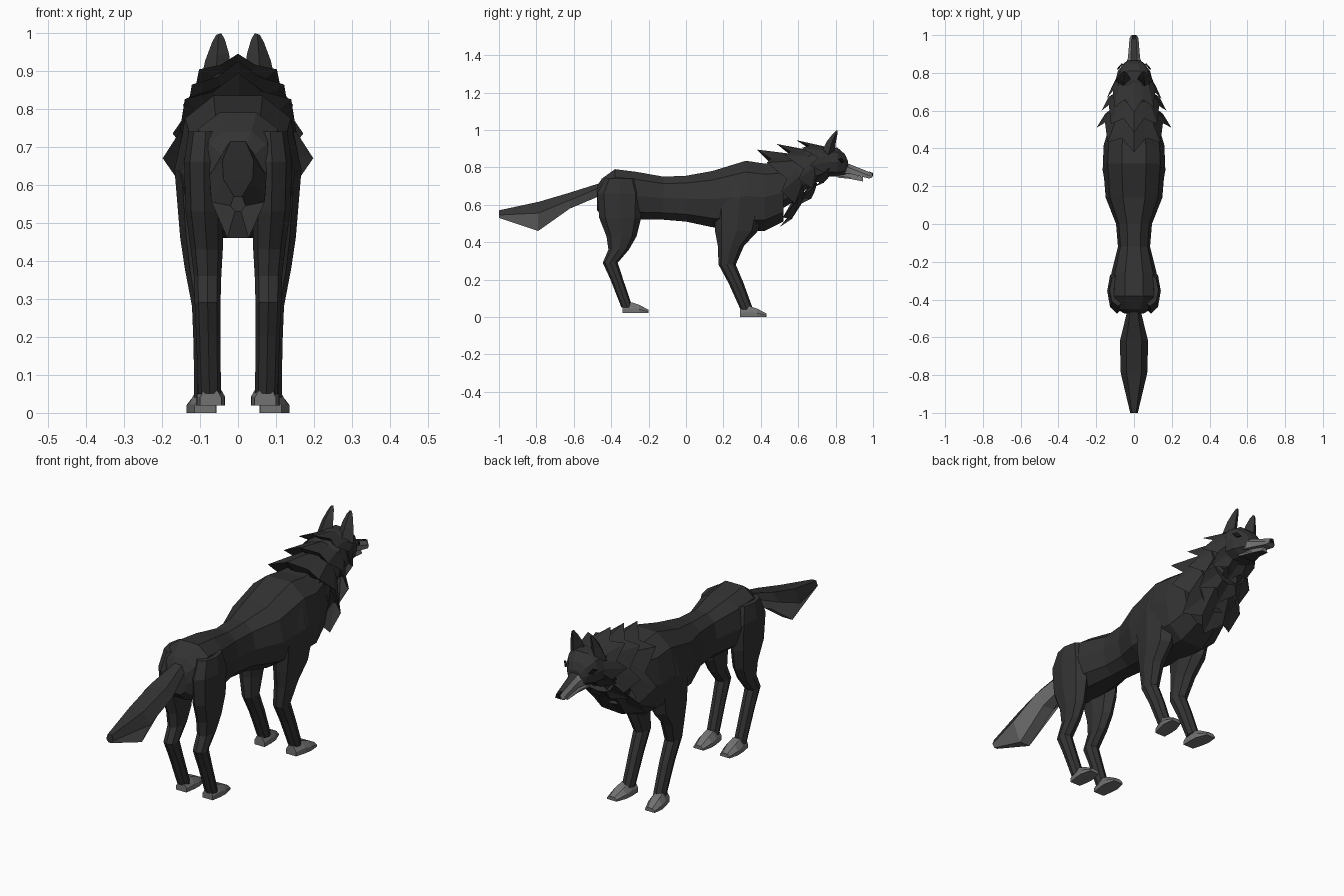
import bpy, bmesh, math
from mathutils import Vector

if "Cube" in bpy.data.objects:
    bpy.data.objects.remove(bpy.data.objects["Cube"])


def material(name, v):
    m = bpy.data.materials.new(name)
    m.use_nodes = True
    col = (v, v, v, 1)
    m.diffuse_color = col
    bsdf = m.node_tree.nodes["Principled BSDF"]
    bsdf.inputs["Base Color"].default_value = col
    bsdf.inputs["Roughness"].default_value = 0.9
    return m


FUR = material("charcoal fur", 0.033)
PALE = material("pale grey fur", 0.17)
BLACK = material("black", 0.008)


def loft(name, rings, mats=(FUR,), rule=None, mirror=False):
    """Skin a list of equal-length point rings and cap both ends."""
    bm = bmesh.new()
    loops = [[bm.verts.new(p) for p in ring] for ring in rings]
    n = len(loops[0])
    for a, b in zip(loops, loops[1:]):
        for i in range(n):
            j = (i + 1) % n
            bm.faces.new((a[i], a[j], b[j], b[i]))
    bm.faces.new(loops[0])
    bm.faces.new(loops[-1])
    bmesh.ops.recalc_face_normals(bm, faces=bm.faces)
    bm.normal_update()
    if rule:
        for f in bm.faces:
            f.material_index = rule(f.normal, f.calc_center_median())
    mesh = bpy.data.meshes.new(name)
    bm.to_mesh(mesh)
    bm.free()
    ob = bpy.data.objects.new(name, mesh)
    bpy.context.collection.objects.link(ob)
    for m in mats:
        mesh.materials.append(m)
    if mirror:
        ob.modifiers.new("Mirror", "MIRROR")
    return ob


def cross(y, low, high, half, x=0, n=10, power=0.8):
    """Rounded upright section across the body at y."""
    pts = []
    for i in range(n):
        a = 2 * math.pi * (i + 0.5) / n
        s, c = math.sin(a), math.cos(a)
        px = math.copysign(abs(s) ** power, s) * half
        pz = math.copysign(abs(c) ** power, c) / math.cos(math.pi / n) ** power
        pts.append((x + px, y, (low + high) / 2 + pz * (high - low) / 2))
    return pts


def slice_z(z, y, ry, x, rx, n=8):
    """Flat section through a leg at height z."""
    return [(x + rx * math.sin(2 * math.pi * i / n),
             y + ry * math.cos(2 * math.pi * i / n), z) for i in range(n)]


# Torso from rump to chest: y, low, high, half width
loft("torso", [cross(*s) for s in (
    (-0.475, 0.57, 0.70, 0.05), (-0.45, 0.54, 0.74, 0.09),
    (-0.38, 0.52, 0.79, 0.125), (-0.26, 0.52, 0.775, 0.12),
    (-0.12, 0.52, 0.75, 0.085), (0.0, 0.51, 0.755, 0.095),
    (0.14, 0.48, 0.78, 0.15), (0.32, 0.46, 0.835, 0.165),
    (0.42, 0.46, 0.82, 0.16), (0.52, 0.51, 0.82, 0.13))])

# Neck and skull with dark sockets facing forward
loft("neck_and_head", [cross(*s) for s in (
    (0.42, 0.52, 0.80, 0.13), (0.58, 0.62, 0.86, 0.11),
    (0.68, 0.72, 0.90, 0.10), (0.76, 0.75, 0.91, 0.098),
    (0.81, 0.75, 0.905, 0.085), (0.85, 0.76, 0.87, 0.055),
    (0.865, 0.775, 0.835, 0.035))])


# Jagged fur collars, each a cone with a toothed rear edge
def collar(name, top, bottom, side, front_top, front_bottom, front_half):
    count = 16
    inner, teeth, front = [], [], []
    for i in range(count):
        a = 2 * math.pi * i / count
        s, c = math.sin(a), math.cos(a)
        t = (1 + c) / 2
        k = 1.0 if i % 2 == 0 else 0.84
        push = 0 if i % 2 == 0 else 0.06
        mid_y, mid_z = (top[0] + bottom[0]) / 2, (top[1] + bottom[1]) / 2
        y = bottom[0] + (top[0] - bottom[0]) * t + (side[1] - mid_y) * s * s
        z = mid_z + (top[1] - bottom[1]) / 2 * c * k + (side[2] - mid_z) * s * s
        teeth.append((side[0] * s * k, y + push, z))
        inner.append((side[0] * s * 0.6, y + 0.08,
                      mid_z + (top[1] - bottom[1]) * 0.3 * c))
        front.append((front_half * s,
                      front_bottom[0] + (front_top[0] - front_bottom[0]) * t,
                      front_bottom[1] + (front_top[1] - front_bottom[1]) * t))
    loft(name, [inner, teeth, front])


collar("lower_mane", (0.38, 0.895), (0.50, 0.48), (0.198, 0.51, 0.67),
       (0.58, 0.87), (0.64, 0.64), 0.115)
collar("middle_mane", (0.485, 0.925), (0.605, 0.60), (0.172, 0.60, 0.735),
       (0.67, 0.89), (0.70, 0.71), 0.105)
collar("upper_mane", (0.59, 0.945), (0.675, 0.69), (0.145, 0.665, 0.81),
       (0.77, 0.905), (0.77, 0.755), 0.095)


# Muzzle: charcoal bridge, pale sides
def muzzle_ring(y, low, high, half):
    return [(half, y, low), (half, y, high - 0.02), (half * 0.5, y, high),
            (-half * 0.5, y, high), (-half, y, high - 0.02), (-half, y, low)]


loft("muzzle", [muzzle_ring(*s) for s in (
    (0.82, 0.77, 0.835, 0.05), (0.88, 0.765, 0.815, 0.032),
    (0.98, 0.74, 0.775, 0.024), (0.995, 0.745, 0.765, 0.018))],
    (PALE, FUR), lambda n, c: int(n.z > 0.8))
loft("lower_jaw", [muzzle_ring(*s) for s in (
    (0.81, 0.745, 0.775, 0.042), (0.88, 0.738, 0.765, 0.026),
    (0.945, 0.725, 0.747, 0.016))], (PALE, FUR), lambda n, c: int(n.z < -0.5))
loft("nose", [muzzle_ring(0.978, 0.752, 0.778, 0.016),
              muzzle_ring(1.0, 0.75, 0.77, 0.012)], (BLACK,))

# Eyes: thin dark diamonds on the brow slope
out = Vector((0.75, 0.66, 0)).normalized()
along = Vector((-out.y, out.x, 0))
center = Vector((0.072, 0.831, 0.835))
diamond = [center + along * u + Vector((0, 0, v)) for u, v in
           ((-0.02, 0.008), (0, 0.014), (0.02, -0.006), (0, -0.012))]
loft("eyes", [diamond, [p + out * 0.008 for p in diamond]], (BLACK,), mirror=True)


# Ears: four-sided tapering shells
def ear_ring(x, y, z, half_x, half_y):
    return [(x + half_x, y, z - half_x * 0.4), (x, y + half_y, z),
            (x - half_x, y, z + half_x * 0.2), (x, y - half_y, z)]


loft("ears", [ear_ring(*s) for s in (
    (0.058, 0.76, 0.885, 0.042, 0.035), (0.055, 0.778, 0.94, 0.031, 0.024),
    (0.052, 0.798, 0.98, 0.017, 0.012), (0.051, 0.807, 0.997, 0.007, 0.004))],
    mirror=True)

# Legs: z, y, half depth, x, half width
loft("front_legs", [slice_z(*s) for s in (
    (0.74, 0.30, 0.10, 0.10, 0.045), (0.64, 0.29, 0.14, 0.105, 0.062),
    (0.46, 0.27, 0.115, 0.098, 0.054), (0.38, 0.24, 0.07, 0.095, 0.045),
    (0.28, 0.22, 0.046, 0.085, 0.036), (0.18, 0.268, 0.04, 0.084, 0.033),
    (0.04, 0.325, 0.034, 0.085, 0.03))], mirror=True)
loft("hind_legs", [slice_z(*s) for s in (
    (0.74, -0.35, 0.085, 0.085, 0.045), (0.66, -0.355, 0.12, 0.09, 0.052),
    (0.53, -0.352, 0.112, 0.088, 0.05), (0.43, -0.345, 0.08, 0.082, 0.042),
    (0.36, -0.36, 0.055, 0.08, 0.036), (0.29, -0.405, 0.04, 0.08, 0.034),
    (0.20, -0.37, 0.034, 0.078, 0.032), (0.05, -0.315, 0.03, 0.075, 0.03))],
    mirror=True)


# Paws: wedge that flattens towards the toes
def paw(name, y, z, x, splay):
    stations = ((0, 0.045, 0.028), (0.05, 0.058, 0.036),
                (0.09, 0.045, 0.038), (0.14, 0.018, 0.026))
    rings = []
    for dy, h, half in stations:
        cx = x + splay * dy
        rings.append([(cx - half, y + dy, z), (cx + half, y + dy, z),
                      (cx + half, y + dy, z + h * 0.45),
                      (cx + half * 0.5, y + dy, z + h),
                      (cx - half * 0.5, y + dy, z + h),
                      (cx - half, y + dy, z + h * 0.45)])
    loft(name, rings, (PALE,), mirror=True)


paw("front_paws", 0.29, 0.0, 0.086, 0.13)
paw("hind_paws", -0.34, 0.02, 0.072, 0.0)


# Tail: charcoal above, pale beneath
def tail_ring(y, high, mid, low, half):
    return [(half, y, mid), (half * 0.55, y, high), (-half * 0.55, y, high),
            (-half, y, mid), (-half * 0.4, y, low), (half * 0.4, y, low)]


loft("tail", [tail_ring(*s) for s in (
    (-0.43, 0.725, 0.705, 0.66, 0.028), (-0.62, 0.665, 0.625, 0.58, 0.075),
    (-0.79, 0.615, 0.555, 0.46, 0.07), (-1.0, 0.57, 0.545, 0.53, 0.02))],
    (FUR, PALE), lambda n, c: int(n.z < -0.05))
